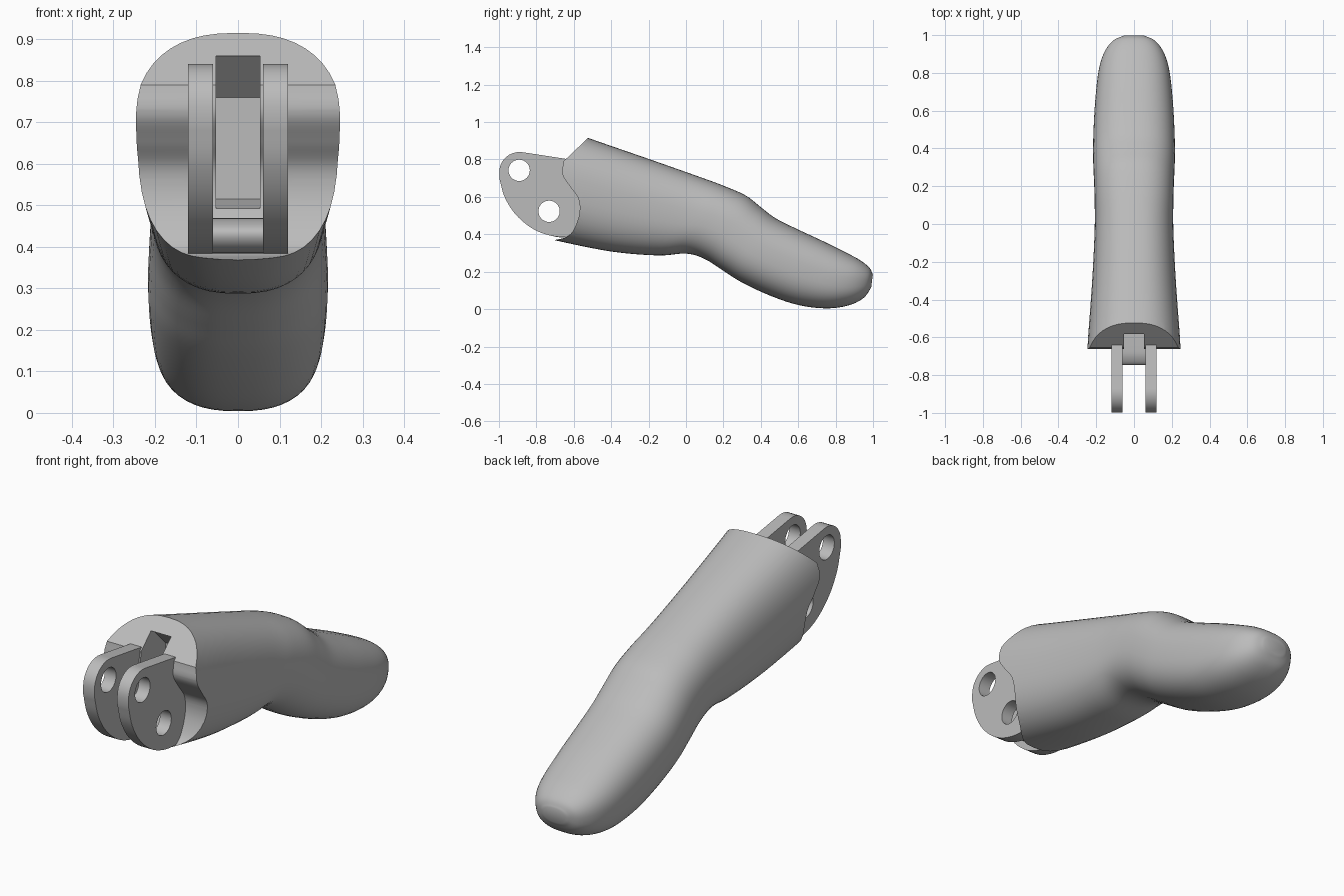
import bpy, bmesh, math
from mathutils import Vector

cube = bpy.data.objects.get("Cube")
if cube:
    bpy.data.objects.remove(cube, do_unlink=True)

grey = bpy.data.materials.new("grey")
grey.use_nodes = True
grey.diffuse_color = (0.5, 0.5, 0.5, 1)
grey.node_tree.nodes["Principled BSDF"].inputs["Base Color"].default_value = (0.5, 0.5, 0.5, 1)


def make(name, bm):
    bmesh.ops.recalc_face_normals(bm, faces=bm.faces)
    mesh = bpy.data.meshes.new(name)
    bm.to_mesh(mesh)
    bm.free()
    mesh.materials.append(grey)
    ob = bpy.data.objects.new(name, mesh)
    bpy.context.collection.objects.link(ob)
    return ob


def spline(pts, steps):
    """Catmull-Rom curve through points of any dimension."""
    p = [Vector(q) for q in pts]
    p = [p[0] * 2 - p[1]] + p + [p[-1] * 2 - p[-2]]
    out = []
    for a, b, c, d in zip(p, p[1:], p[2:], p[3:]):
        for i in range(steps):
            t = i / steps
            out.append(0.5 * (2 * b + (c - a) * t + (2 * a - 5 * b + 4 * c - d) * t * t
                              + (3 * b - 3 * c + d - a) * t ** 3))
    return out + [p[-2]]


def prism(name, outline, x0, x1):
    """Side outline (y, z) extruded across x."""
    bm = bmesh.new()
    face = bm.faces.new([bm.verts.new((x0, q[0], q[1])) for q in outline])
    new = bmesh.ops.extrude_face_region(bm, geom=[face])["geom"]
    bmesh.ops.translate(bm, vec=(x1 - x0, 0, 0),
                        verts=[v for v in new if isinstance(v, bmesh.types.BMVert)])
    return make(name, bm)


def cut(ob, cutter):
    mod = ob.modifiers.new("cut", 'BOOLEAN')
    mod.operation, mod.solver, mod.object = 'DIFFERENCE', 'EXACT', cutter
    bpy.context.view_layer.objects.active = ob
    bpy.ops.object.modifier_apply(modifier=mod.name)
    bpy.data.objects.remove(cutter, do_unlink=True)


def smooth(ob):
    bpy.ops.object.select_all(action='DESELECT')
    ob.select_set(True)
    bpy.context.view_layer.objects.active = ob
    bpy.ops.object.shade_smooth_by_angle(angle=math.radians(32))


# Body: slanted rounded sections, each bottom (y, z), top (y, z), half width
sections = [
    ((-.90, .42), (-.70, .98), .255), ((-.70, .368), (-.50, .907), .243),
    ((-.40, .308), (-.22, .81), .222), ((-.15, .287), (.05, .715), .209),
    ((0, .297), (.20, .66), .208), ((.10, .268), (.32, .607), .211),
    ((.20, .205), (.40, .545), .215), ((.30, .142), (.48, .485), .217),
    ((.45, .072), (.60, .425), .213), ((.60, .022), (.74, .36), .204),
    ((.75, .004), (.86, .30), .188), ((.87, .02), (.93, .262), .16),
    ((.95, .06), (.98, .222), .115), ((.99, .115), (.999, .185), .06),
]
SIDES = 48
bm = bmesh.new()
rings = []
for by, bz, ty, tz, w in spline([b + t + (w,) for b, t, w in sections], 5):
    ring = []
    for i in range(SIDES):
        a = math.tau * i / SIDES
        c, s = math.cos(a), math.sin(a)
        e = 2 / 2.45
        x = w * math.copysign(abs(c) ** e, c)
        k = 0.5 + 0.5 * math.copysign(abs(s) ** e, s)
        ring.append(bm.verts.new((x, by + (ty - by) * k, bz + (tz - bz) * k)))
    rings.append(ring)
for r, q in zip(rings, rings[1:]):
    for i in range(SIDES):
        j = (i + 1) % SIDES
        bm.faces.new((r[i], r[j], q[j], q[i]))
bm.faces.new(rings[0])
bm.faces.new(rings[-1])
body = make("finger_body", bm)

# Scooped knuckle end
scoop = spline([(-.655, .79), (-.66, .72), (-.62, .655), (-.575, .59),
                (-.57, .51), (-.60, .425), (-.64, .385), (-.70, .37)], 6)
cut(body, prism("end_cutter", [(-1.2, 1.3), (-.12, 1.3)] + scoop + [(-.80, .30), (-1.2, .30)], -.5, .5))

# Central slot
cut(body, prism("slot_cutter", [(-1, .86), (-.57, .86), (-.47, .76), (-.47, .515),
                                (-.68, .47), (-1, .47)], -.053, .053))
smooth(body)

# Hinge lugs with two pin holes each
lug = [(-.58, .795), (-.64, .803)]
lug += [(-.89 + .108 * math.cos(a), .735 + .105 * math.sin(a))
        for a in (math.radians(80 + 10 * i) for i in range(11))]
lug += spline([(-.998, .70), (-.97, .60), (-.91, .505), (-.82, .43), (-.72, .392), (-.61, .382)], 5)
lug += [(-.52, .42), (-.52, .70)]
for name, x in (("left_lug", .06), ("right_lug", -.12)):
    ob = prism(name, lug, x, x + .06)
    for y, z in ((-.892, .742), (-.732, .523)):
        hole = [(y + .057 * math.cos(math.tau * i / 32), z + .057 * math.sin(math.tau * i / 32))
                for i in range(32)]
        cut(ob, prism("pin_cutter", hole, -.3, .3))
    smooth(ob)

# Bridge joining the lugs under the slot
bridge = spline([(-.64, .47), (-.70, .465), (-.745, .44), (-.735, .405), (-.69, .385), (-.60, .385)], 4)
smooth(prism("lug_bridge", bridge + [(-.56, .40), (-.56, .47)], -.062, .062))
